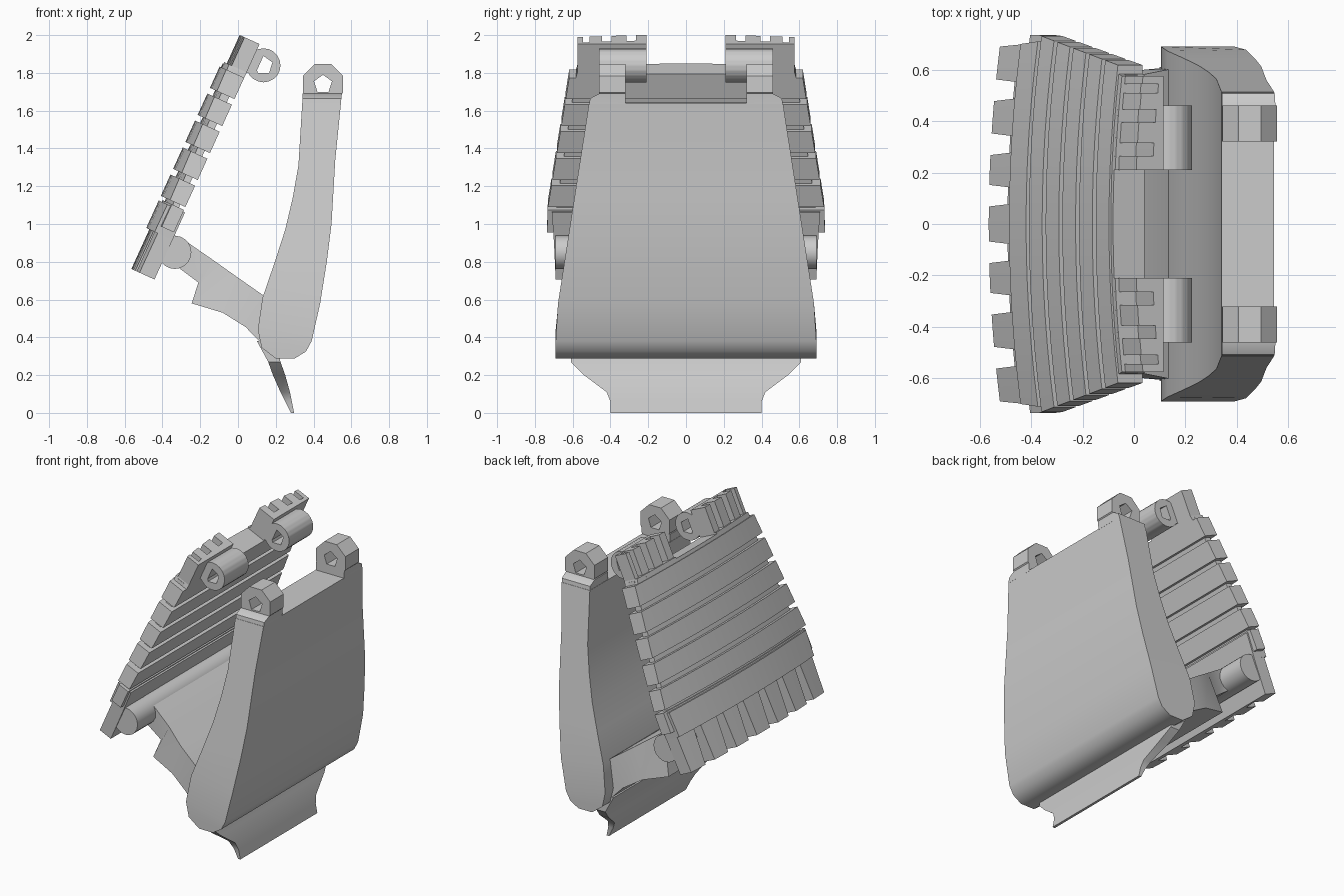
import bpy, bmesh, math

if "Cube" in bpy.data.objects:
    bpy.data.objects.remove(bpy.data.objects["Cube"])

grey = bpy.data.materials.new("plain grey")
grey.use_nodes = True
GREY = (0.6, 0.6, 0.6, 1)
grey.diffuse_color = GREY
grey.node_tree.nodes["Principled BSDF"].inputs["Base Color"].default_value = GREY


def finish(name, bm):
    bmesh.ops.recalc_face_normals(bm, faces=bm.faces)
    mesh = bpy.data.meshes.new(name)
    bm.to_mesh(mesh)
    bm.free()
    mesh.materials.append(grey)
    ob = bpy.data.objects.new(name, mesh)
    bpy.context.collection.objects.link(ob)
    bpy.ops.object.select_all(action="DESELECT")
    ob.select_set(True)
    bpy.context.view_layer.objects.active = ob
    bpy.ops.object.shade_smooth_by_angle(angle=math.radians(42))


def loft(name, rings):
    """Skin closed rings of equal length and cap both ends."""
    bm = bmesh.new()
    loops = [[bm.verts.new(p) for p in ring] for ring in rings]
    n = len(loops[0])
    for a, b in zip(loops, loops[1:]):
        for i in range(n):
            j = (i + 1) % n
            bm.faces.new((a[i], a[j], b[j], b[i]))
    bm.faces.new(loops[0])
    bm.faces.new(loops[-1])
    finish(name, bm)


def between_rails(name, inner, outer):
    """Solid across y between two rails of (x, z, half width)."""
    rings = []
    for (xa, za, wa), (xb, zb, wb) in zip(inner, outer):
        rings.append([(xa, -wa, za), (xa, wa, za), (xb, wb, zb), (xb, -wb, zb)])
    loft(name, rings)


def polygon_radius(angle, sides, radius, turn):
    step = 2 * math.pi / sides
    return radius * math.cos(step / 2) / math.cos((angle - turn) % step - step / 2)


def eyelet(name, cx, cz, y0, y1, outer, sides, turn, hole):
    """Polygonal knuckle along y with a five-sided hole."""
    bm = bmesh.new()
    n = 80
    rows = []
    for i in range(n):
        a = 2 * math.pi * i / n
        ro = polygon_radius(a + 1e-6, sides, outer, turn)
        ri = polygon_radius(a + 1e-6, 5, hole, math.radians(18))
        row = [(ro, y0), (ro, y1), (ri, y1), (ri, y0)]
        rows.append([bm.verts.new((cx + r * math.cos(a), y, cz + r * math.sin(a)))
                     for r, y in row])
    for a, b in zip(rows, rows[1:] + rows[:1]):
        for k in range(4):
            m = (k + 1) % 4
            bm.faces.new((a[k], a[m], b[m], b[k]))
    finish(name, bm)


# Slanted panel frame: s runs up the panel, n points out of it
def tilt(s, n, y):
    return (0.414 * s - 0.91 * n, y, 0.91 * s + 0.414 * n)


def panel_half(s):
    return 0.735 - 0.15 * max(0, s - 0.85)


def slab(name, s0, s1, n0, n1, low, high, steps=12):
    """Slab with a flat back and bowed front; low and high are y limits at s0, s1."""
    rings = []
    for i in range(steps + 1):
        t = i / steps
        ya = low[0] + (low[1] - low[0]) * t
        yb = high[0] + (high[1] - high[0]) * t
        rings.append([tilt(s0, n0, ya), tilt(s0, n1 - 0.1 * ya * ya, ya),
                      tilt(s1, n1 - 0.1 * yb * yb, yb), tilt(s1, n0, yb)])
    loft(name, rings)


def wide_slab(name, s0, s1, n0, n1, inset=0):
    a, b = panel_half(s0) - inset, panel_half(s1) - inset
    slab(name, s0, s1, n0, n1, (-a, a), (-b, b))


# Main body
def body_half(z):
    return 0.69 if z < 0.5 else 0.69 - 0.155 * (z - 0.5)


inner = [(0.2, 0.288), (0.125, 0.345), (0.105, 0.44), (0.13, 0.61), (0.195, 0.8),
         (0.25, 0.97), (0.29, 1.14), (0.32, 1.31), (0.34, 1.64)]
outer = [(0.3, 0.288), (0.36, 0.325), (0.39, 0.38), (0.435, 0.58), (0.47, 0.8),
         (0.495, 1.0), (0.505, 1.17), (0.515, 1.34), (0.545, 1.64)]
between_rails("main_body", [(x, z, body_half(z)) for x, z in inner],
              [(x, z, body_half(z)) for x, z in outer])

# Upper body ears, with necks
for side, tag in ((1, "left"), (-1, "right")):
    rings = []
    for z, y, x in ((1.635, 0.512, 0.545), (1.665, 0.508, 0.547), (1.69, 0.46, 0.55)):
        rings.append([(0.342, side * 0.32, z), (x, side * 0.32, z),
                      (x, side * y, z), (0.342, side * y, z)])
    loft(tag + "_ear_neck", rings)
    eyelet(tag + "_ear", 0.45, 1.74, side * 0.32, side * 0.46, 0.115, 8,
           math.radians(22.5), 0.05)

# Arm from the body to the panel hinge
between_rails(
    "hinge_arm",
    [(-0.34, 0.942, 0.5), (-0.27, 0.905, 0.5), (-0.13, 0.808, 0.53),
     (-0.02, 0.73, 0.57), (0.13, 0.625, 0.6), (0.25, 0.5, 0.61)],
    [(-0.33, 0.78, 0.5), (-0.21, 0.69, 0.5), (-0.245, 0.58, 0.53),
     (-0.08, 0.53, 0.57), (0.04, 0.455, 0.6), (0.15, 0.34, 0.61)])

# Tail flap under the body
between_rails(
    "tail_flap",
    [(0.1, 0.38, 0.61), (0.16, 0.27, 0.61), (0.185, 0.2, 0.54),
     (0.225, 0.11, 0.42), (0.25, 0.06, 0.4), (0.28, 0, 0.4)],
    [(0.2, 0.38, 0.61), (0.225, 0.27, 0.61), (0.25, 0.2, 0.54),
     (0.275, 0.11, 0.42), (0.285, 0.06, 0.4), (0.297, 0, 0.4)])

# Lower hinge barrel
loft("lower_hinge_barrel",
     [[(-0.335 + 0.088 * math.cos(math.tau * i / 20), y,
        0.85 + 0.088 * math.sin(math.tau * i / 20)) for i in range(20)]
      for y in (-0.69, 0.69)])

# Ribbed panel: thin core with thick ribs
wide_slab("panel_core", 0.76, 1.65, 0.735, 0.818, 0.035)
wide_slab("panel_rib_base", 0.73, 0.86, 0.705, 0.83)
for i in range(5):
    s = 0.877 + 0.157 * i
    wide_slab("panel_rib_%d" % (i + 1), s, s + 0.124, 0.705, 0.848)
slab("panel_top_edge", 1.62, 1.65, 0.705, 0.84, (-0.5, 0.5), (-0.5, 0.5))

# Lower band, slotted along its bottom edge
slab("band_back", 0.46, 0.72, 0.695, 0.75, (-0.69, 0.69), (-0.7, 0.7))
slab("band_top", 0.69, 0.85, 0.695, 0.848, (-0.7, 0.7), (-0.71, 0.71))
low, high = [-0.69], [-0.7]
for c in (-0.52, -0.31, -0.11, 0.11, 0.31, 0.52):
    low += [c - 0.042, c + 0.042]
    high += [c - 0.03, c + 0.03]
low.append(0.69)
high.append(0.7)
for i in range(0, len(low), 2):
    slab("band_tooth_%d" % (i // 2 + 1), 0.46, 0.7, 0.695, 0.83,
         low[i:i + 2], high[i:i + 2], 3)

# Upper finger blocks and hinge knuckles
fingers = ((0.21, 0.265), (0.315, 0.395), (0.445, 0.51), (0.545, 0.575))
for side, tag in ((1, "left"), (-1, "right")):
    low, high = (side * 0.21, side * 0.6), (side * 0.21, side * 0.575)
    slab(tag + "_finger_root", 1.56, 1.66, 0.705, 0.84, low, high, 4)
    slab(tag + "_finger_back", 1.65, 1.825, 0.705, 0.755, high, high, 4)
    for k, (a, b) in enumerate(fingers):
        span = (side * a, side * b)
        slab("%s_finger_%d" % (tag, k + 1), 1.65, 1.825, 0.705, 0.825, span, span, 2)
    span = (side * 0.21, side * 0.46)
    slab(tag + "_knuckle_root", 1.66, 1.79, 0.66, 0.73, span, span, 3)
    eyelet(tag + "_knuckle", 0.135, 1.84, side * 0.21, side * 0.46, 0.09, 20, 0, 0.05)
